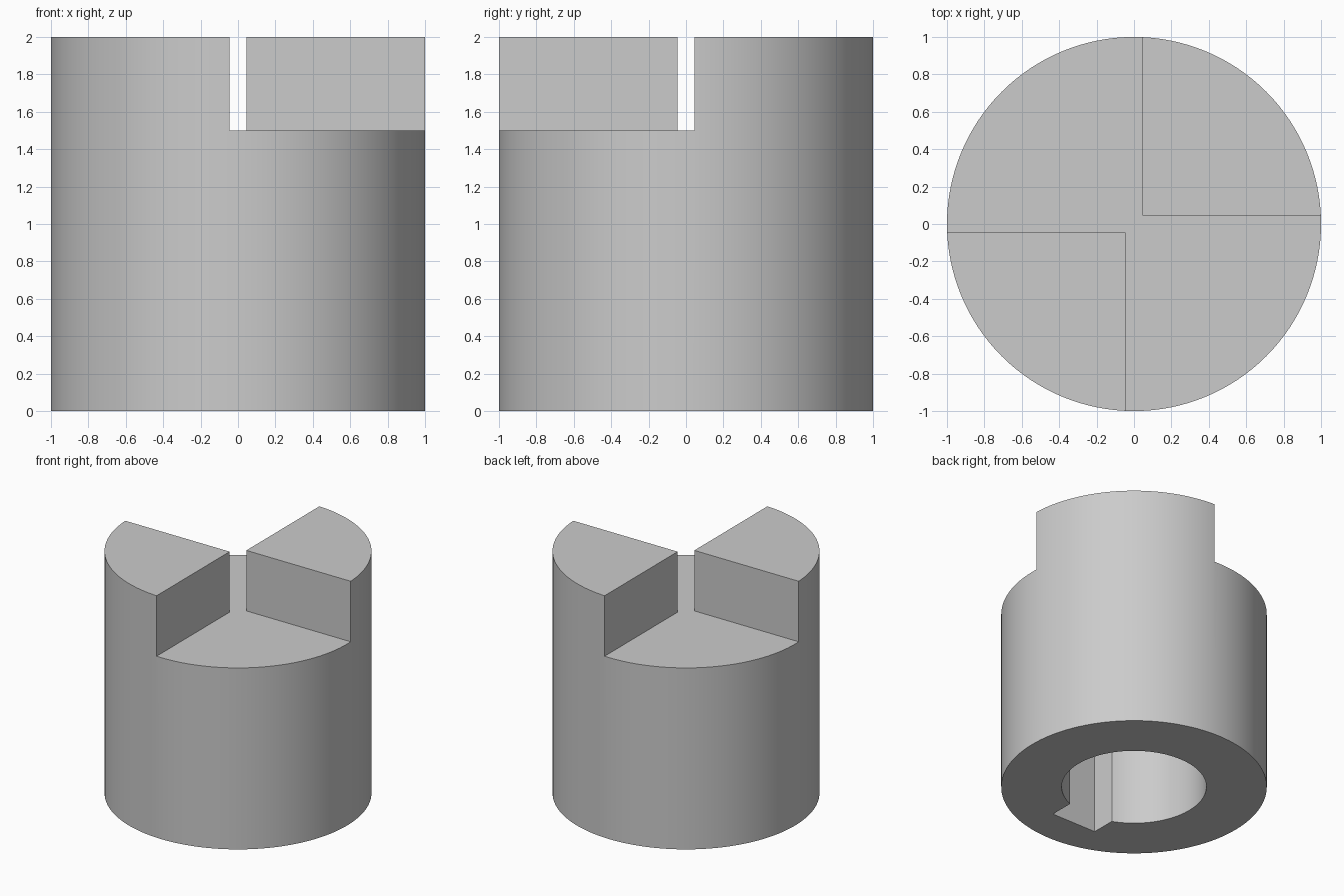
import bpy
import bmesh
from math import pi, sin, cos, asin, radians

cube = bpy.data.objects.get("Cube")
if cube:
    bpy.data.objects.remove(cube, do_unlink=True)

RADIUS, HEIGHT, JAW_FLOOR = 1.0, 2.0, 1.5
GAP = 0.045                       # half the clearance beside each jaw
BORE, BORE_DEPTH = 0.545, 1.1
KEY_HALF, KEY_REACH = 0.205, 0.705

steel = bpy.data.materials.new("light grey")
steel.use_nodes = True
grey = (0.6, 0.6, 0.6, 1)
steel.diffuse_color = grey
steel.node_tree.nodes["Principled BSDF"].inputs["Base Color"].default_value = grey


def arc(radius, start, end, steps):
    return [(radius * cos(start + (end - start) * i / steps),
             radius * sin(start + (end - start) * i / steps))
            for i in range(steps + 1)]


def prism(name, profile, bottom, top):
    """Extrude a counter-clockwise profile from bottom to top."""
    bm = bmesh.new()
    face = bm.faces.new([bm.verts.new((x, y, bottom)) for x, y in profile])
    ext = bmesh.ops.extrude_face_region(bm, geom=[face])
    verts = [v for v in ext["geom"] if isinstance(v, bmesh.types.BMVert)]
    bmesh.ops.translate(bm, verts=verts, vec=(0, 0, top - bottom))
    bmesh.ops.recalc_face_normals(bm, faces=bm.faces[:])
    mesh = bpy.data.meshes.new(name)
    bm.to_mesh(mesh)
    bm.free()
    mesh.materials.append(steel)
    obj = bpy.data.objects.new(name, mesh)
    bpy.context.collection.objects.link(obj)
    return obj


# Round coupling body
body = prism("coupling_hub", arc(RADIUS, 0, 2 * pi, 128)[:-1], 0, HEIGHT)

# Two opposite open quadrants joined at the centre, leaving two jaws
far = 1.3
half = [(-GAP, -far), (far, -far), (far, GAP), (GAP, GAP)]
jaw_cutter = prism("jaw_gap_cutter", half + [(-x, -y) for x, y in half],
                   JAW_FLOOR, HEIGHT + 0.2)

# Blind bore with a square keyway towards the front
b = asin(KEY_HALF / BORE)
bore_profile = arc(BORE, -pi / 2 + b, 3 * pi / 2 - b, 96)
bore_profile += [(-KEY_HALF, -KEY_REACH), (KEY_HALF, -KEY_REACH)]
bore_cutter = prism("bore_cutter", bore_profile, -0.2, BORE_DEPTH)

# Cut, then discard the cutters
bpy.ops.object.select_all(action="DESELECT")
bpy.context.view_layer.objects.active = body
body.select_set(True)
for cutter in (jaw_cutter, bore_cutter):
    cutter.hide_render = True
    mod = body.modifiers.new(cutter.name, "BOOLEAN")
    mod.operation = "DIFFERENCE"
    mod.solver = "EXACT"
    mod.object = cutter
    bpy.ops.object.modifier_apply(modifier=mod.name)
    bpy.data.objects.remove(cutter, do_unlink=True)

bpy.ops.object.shade_smooth_by_angle(angle=radians(30))
